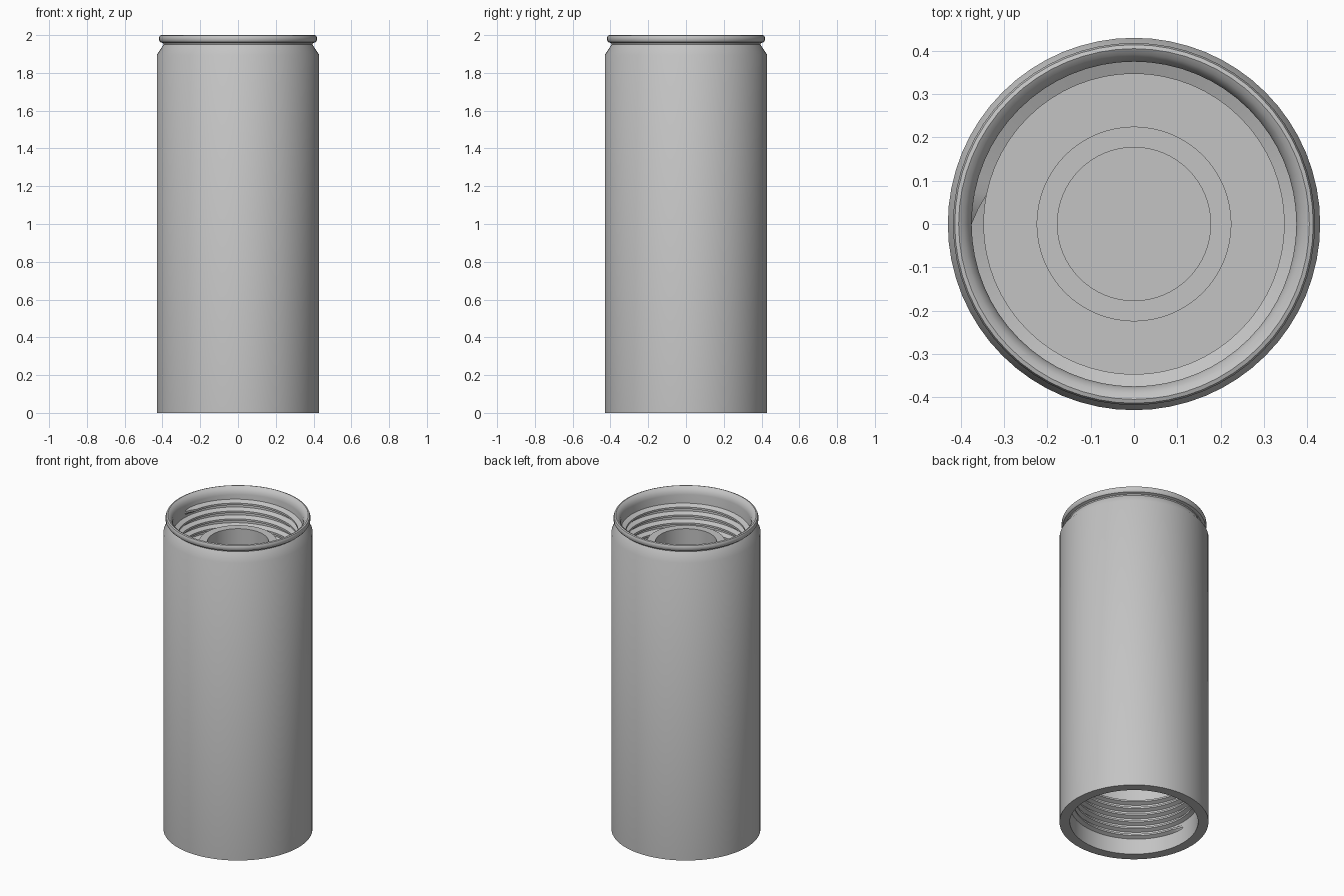
import bpy, bmesh, math

if "Cube" in bpy.data.objects:
    bpy.data.objects.remove(bpy.data.objects["Cube"], do_unlink=True)

SEGMENTS = 64
TAU = 2 * math.pi

grey = bpy.data.materials.new("plain grey")
grey.use_nodes = True
COLOUR = (0.55, 0.55, 0.55, 1)
grey.diffuse_color = COLOUR
grey.node_tree.nodes["Principled BSDF"].inputs["Base Color"].default_value = COLOUR


def finish(name, bm, angle=35):
    """Turn a bmesh into a smooth-shaded object with sharp edges kept."""
    bmesh.ops.recalc_face_normals(bm, faces=bm.faces)
    mesh = bpy.data.meshes.new(name)
    bm.to_mesh(mesh)
    bm.free()
    mesh.materials.append(grey)
    obj = bpy.data.objects.new(name, mesh)
    bpy.context.collection.objects.link(obj)
    bpy.ops.object.select_all(action="DESELECT")
    obj.select_set(True)
    bpy.context.view_layer.objects.active = obj
    bpy.ops.object.shade_smooth_by_angle(angle=math.radians(angle))
    return obj


def lathe(name, profile):
    """Revolve a (radius, height) profile about the z axis."""
    bm = bmesh.new()
    verts = [bm.verts.new((r, 0, z)) for r, z in profile]
    edges = [bm.edges.new(pair) for pair in zip(verts, verts[1:])]
    bmesh.ops.spin(bm, geom=verts + edges, cent=(0, 0, 0), axis=(0, 0, 1),
                   angle=TAU, steps=SEGMENTS, use_merge=True)
    bmesh.ops.remove_doubles(bm, verts=bm.verts, dist=0.0001)
    return finish(name, bm)


def thread(name, root, crest, start, pitch, turns, direction):
    """Sweep an inward ridge along a helix that fades out at both ends."""
    bm = bmesh.new()
    steps = int(turns * SEGMENTS)
    rings = []
    for i in range(steps + 1):
        fade = min(1, i / 2, (steps - i) / 2)
        tip = root - (root - crest) * fade
        a = math.pi + direction * TAU * i / SEGMENTS
        z = start + direction * pitch * i / SEGMENTS
        section = ((root + 0.004, -0.4), (tip, -0.12), (tip, 0.12), (root + 0.004, 0.4))
        rings.append([bm.verts.new((r * math.cos(a), r * math.sin(a), z + dz * pitch))
                      for r, dz in section])
    for low, high in zip(rings, rings[1:]):
        for k in range(3):
            bm.faces.new((low[k], low[k + 1], high[k + 1], high[k]))
    bm.faces.new(rings[0])
    bm.faces.new(rings[-1])
    return finish(name, bm)


# Hollow body with rolled rim, tapered shoulder and a cavity at each end
FLOOR, CEILING = 1.62, 1.5
lathe("can_body", [
    (0, FLOOR), (0.375, FLOOR), (0.375, 1.955),
    (0.38, 1.975), (0.392, 1.992), (0.405, 2.0),
    (0.414, 1.997), (0.418, 1.988), (0.418, 1.972), (0.412, 1.963),
    (0.396, 1.957), (0.394, 1.95), (0.43, 1.895),
    (0.43, 0), (0.37, 0), (0.37, CEILING), (0, CEILING),
])

# Upright collar in the upper cavity
lathe("inner_collar", [(0.225, FLOOR), (0.225, 1.83), (0.177, 1.83), (0.177, FLOOR)])

# Screw threads
thread("upper_thread", 0.375, 0.347, 1.915, 0.05, 5, -1)
thread("lower_thread", 0.37, 0.347, 0.11, 0.045, 6, 1)
